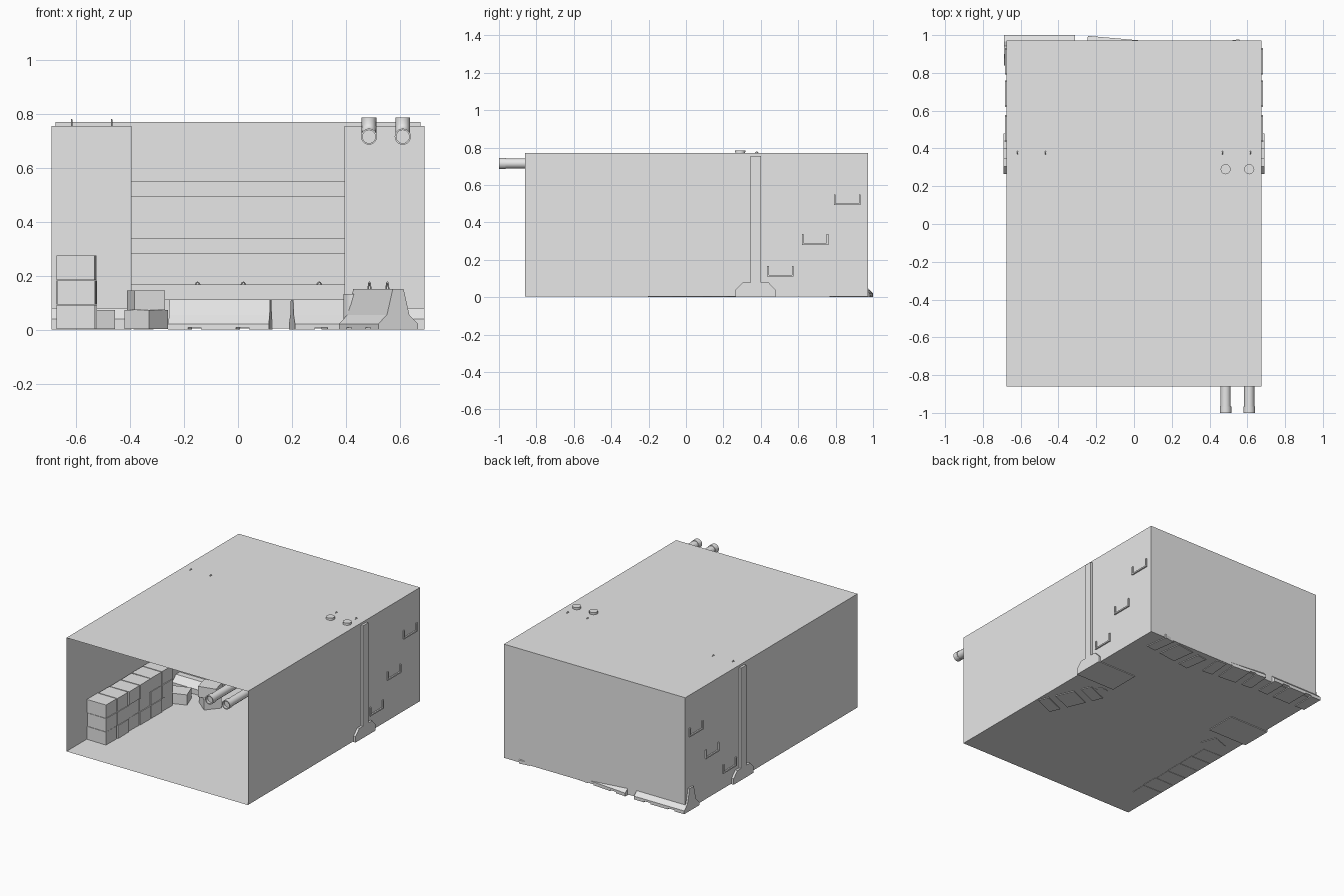
import bpy, bmesh, math, random
from mathutils import Matrix

random.seed(4)
if "Cube" in bpy.data.objects:
    bpy.data.objects.remove(bpy.data.objects["Cube"])

grey = bpy.data.materials.new("plain_grey")
grey.use_nodes = True
grey.diffuse_color = (0.8, 0.8, 0.8, 1)
grey.node_tree.nodes["Principled BSDF"].inputs["Base Color"].default_value = (0.8, 0.8, 0.8, 1)


def finish(name, bm, loc=(0, 0, 0), turn=0):
    """Turn a bmesh into a placed, coloured object."""
    bmesh.ops.recalc_face_normals(bm, faces=bm.faces)
    mesh = bpy.data.meshes.new(name)
    bm.to_mesh(mesh)
    bm.free()
    mesh.materials.append(grey)
    obj = bpy.data.objects.new(name, mesh)
    obj.location = loc
    obj.rotation_euler.z = math.radians(turn)
    bpy.context.collection.objects.link(obj)
    return obj


def add_prism(bm, profile, half):
    """Extrude a (y, z) profile along x."""
    face = bm.faces.new([bm.verts.new((-half, y, z)) for y, z in profile])
    out = bmesh.ops.extrude_face_region(bm, geom=[face])
    verts = [v for v in out["geom"] if isinstance(v, bmesh.types.BMVert)]
    bmesh.ops.translate(bm, vec=(2 * half, 0, 0), verts=verts)


def add_box(bm, size, loc):
    bmesh.ops.create_cube(bm, size=1, matrix=Matrix.Translation(loc) @ Matrix.Diagonal((*size, 1)))


def mirrored(half_profile):
    return half_profile + [(-y, z) for y, z in reversed(half_profile)]


def tube(name, points, radius, sides=2):
    """Round rod along a path."""
    curve = bpy.data.curves.new(name, "CURVE")
    curve.dimensions = "3D"
    curve.bevel_depth = radius
    curve.bevel_resolution = sides
    curve.use_fill_caps = True
    spline = curve.splines.new("POLY")
    spline.points.add(len(points) - 1)
    for p, co in zip(spline.points, points):
        p.co = (*co, 1)
    curve.materials.append(grey)
    obj = bpy.data.objects.new(name, curve)
    bpy.context.collection.objects.link(obj)
    return obj


def lifting_loop(name, x, y, z, turn, radius, rise):
    """Small arched loop standing in the vertical plane given by turn."""
    c, s = math.cos(math.radians(turn)), math.sin(math.radians(turn))
    arc = [math.pi * i / 8 for i in range(9)]
    tube(name, [(x + radius * math.cos(a) * c, y + radius * math.cos(a) * s,
                 z + rise * math.sin(a)) for a in arc], 0.003, 1)


# Room shell: thin sheets, open at the front
FLOOR, ROOF, SIDE, FRONT, BACK = 0.005, 0.77, 0.675, -0.86, 0.972
bm = bmesh.new()
add_box(bm, (2 * SIDE, BACK - FRONT, ROOF - FLOOR), (0, (BACK + FRONT) / 2, (ROOF + FLOOR) / 2))
opening = min(bm.faces, key=lambda f: f.calc_center_median().y)
bmesh.ops.delete(bm, geom=[opening], context="FACES_ONLY")
finish("room_shell", bm)

# Tall wall panels with flared feet and lifting loops
wall_profile = mirrored([(0.107, 0), (0.107, 0.04), (0.068, 0.08), (0.028, 0.08), (0.028, 0.755)])
for side, word in ((-1, "right"), (1, "left")):
    bm = bmesh.new()
    add_prism(bm, wall_profile, 0.148)
    finish(f"wall_panel_{word}", bm, (side * 0.542, 0.372, 0))
    for i in (-1, 1):
        lifting_loop(f"wall_loop_{word}", side * 0.542 + i * 0.074, 0.378, 0.752, 90, 0.01, 0.025)

# Three rising channel shelves
for i, (y, z) in enumerate(((0.505, 0.11), (0.69, 0.28), (0.862, 0.492))):
    w, t, h = 0.071, 0.009, 0.057
    bm = bmesh.new()
    add_prism(bm, [(-w, 0), (w, 0), (w, h), (w - t, h), (w - t, t),
                   (t - w, t), (t - w, h), (-w, h)], 0.684)
    finish(f"channel_shelf_{i + 1}", bm, (0, y, z))

# Low road barriers standing on pads
barrier_profile = mirrored([(0.08, 0.008), (0.08, 0.022), (0.045, 0.055), (0.022, 0.15)])
HALF = 0.187
for i, (x, y, turn) in enumerate(((-0.5, 0.92, 0), (-0.065, 0.9, -5),
                                  (0.385, 0.873, 8), (0.52, 0.0, 113))):
    bm = bmesh.new()
    add_prism(bm, barrier_profile, HALF)
    for px, length in ((-0.15, 0.074), (0, 0.13), (0.15, 0.074)):
        add_box(bm, (length, 0.16, 0.008), (px, 0, 0.004))
    finish(f"barrier_{i + 1}", bm, (x, y, 0), turn)
    a = math.radians(turn)
    for k in (-0.085, 0.085):
        lifting_loop(f"barrier_loop_{i + 1}", x + k * math.cos(a), y + k * math.sin(a),
                     0.148, turn, 0.011, 0.028)

# Stack of blocks along the side wall
DEPTH, HEIGHT = 0.118, 0.091
for col in range(6):
    for row in range(3):
        bm = bmesh.new()
        add_box(bm, (0.142, DEPTH - 0.006, HEIGHT - 0.002), (0, 0, HEIGHT / 2))
        finish("stacked_block", bm, (-0.598 + random.uniform(-0.004, 0.004),
                                     -0.59 + col * DEPTH, 0.002 + row * HEIGHT),
               random.uniform(-1.5, 1.5))

# Loose blocks behind the stack
for x, y, z, turn in ((-0.53, 0.14, 0.002, 20), (-0.34, 0.19, 0.002, -40), (-0.34, 0.19, 0.074, 14)):
    bm = bmesh.new()
    add_box(bm, (0.118, 0.11, 0.072), (0, 0, 0.036))
    finish("loose_block", bm, (x, y, z), turn)

# Barrel beside the wall panel
bm = bmesh.new()
bmesh.ops.create_cone(bm, cap_ends=True, segments=20, radius1=0.044, radius2=0.044,
                      depth=0.13, matrix=Matrix.Translation((0.434, 0.19, 0.067)))
finish("barrel", bm)

# Pipes running under the roof, bending up through it
for x in (0.485, 0.61):
    tube("pipe", [(x, -0.98, 0.715), (x, 0.24, 0.715), (x, 0.275, 0.73),
                  (x, 0.29, 0.755), (x, 0.29, 0.785)], 0.027, 4)
    # Hollow collar at the open end
    bm = bmesh.new()
    rings = []
    for radius, y in ((0.027, -0.965), (0.03, -0.965), (0.03, -1), (0.024, -1), (0.024, -0.981)):
        rings.append([bm.verts.new((x + radius * math.cos(math.tau * k / 20), y,
                                    0.715 + radius * math.sin(math.tau * k / 20))) for k in range(20)])
    for a, b in zip(rings, rings[1:]):
        for k in range(20):
            n = (k + 1) % 20
            bm.faces.new((a[k], a[n], b[n], b[k]))
    finish("pipe_collar", bm)

# Smooth the round meshes, keeping hard edges
for obj in bpy.context.scene.objects:
    obj.select_set(obj.name.startswith(("barrel", "pipe_collar")))
    if obj.select_get():
        bpy.context.view_layer.objects.active = obj
bpy.ops.object.shade_smooth_by_angle(angle=math.radians(35))
